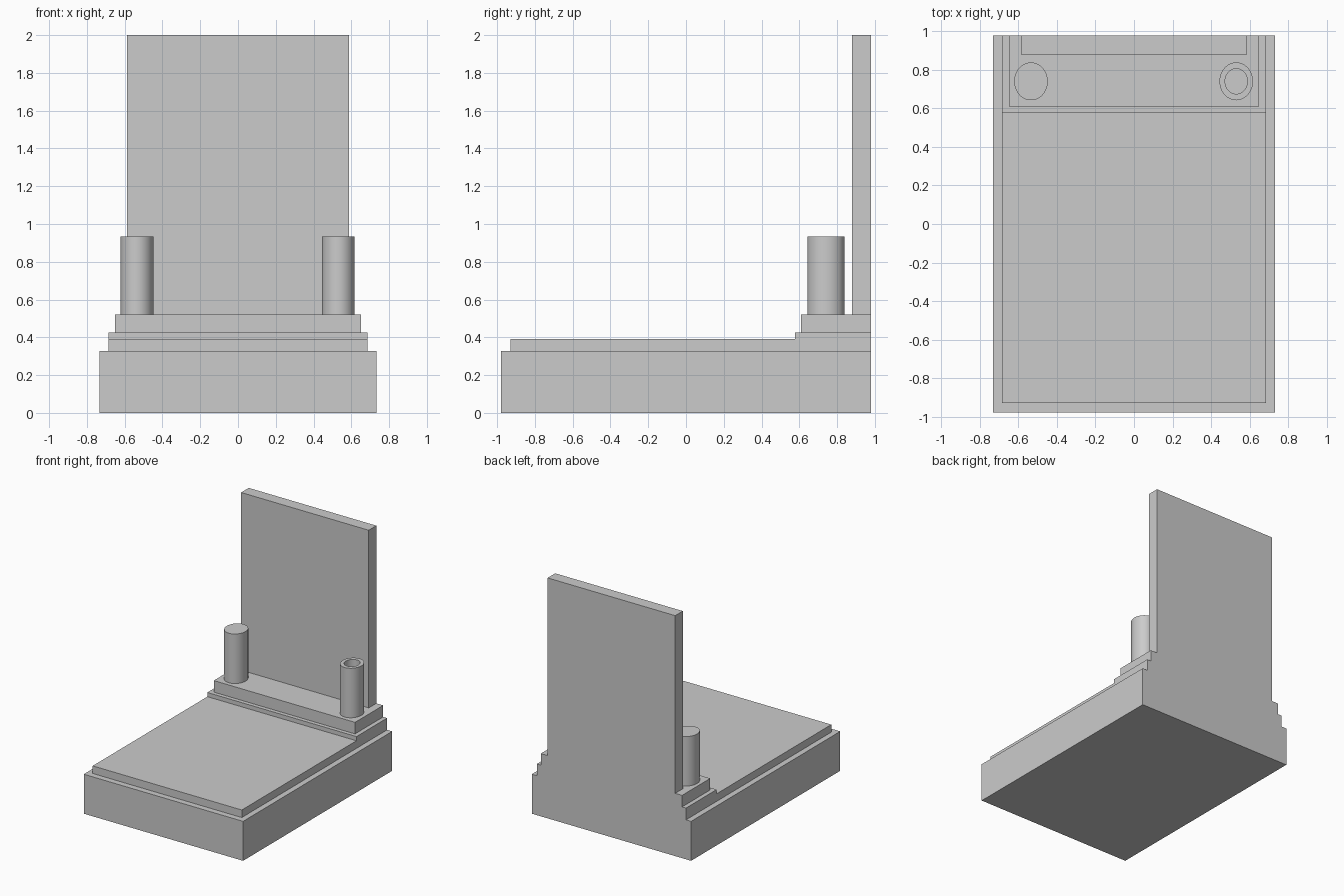
import bpy, bmesh, math

if "Cube" in bpy.data.objects:
    bpy.data.objects.remove(bpy.data.objects["Cube"])

BACK = 0.98


def box(name, half_width, front, bottom, top):
    """Box centred on x, running from 'front' to the flush back face."""
    mesh = bpy.data.meshes.new(name)
    bm = bmesh.new()
    bmesh.ops.create_cube(bm, size=1)
    for v in bm.verts:
        v.co.x *= 2 * half_width
        v.co.y = front if v.co.y < 0 else BACK
        v.co.z = bottom if v.co.z < 0 else top
    bm.to_mesh(mesh)
    bm.free()
    obj = bpy.data.objects.new(name, mesh)
    bpy.context.collection.objects.link(obj)
    return obj


def post(name, x, profile, sides=48):
    """Slightly oval post: a (radius, z) profile turned about its axis."""
    mesh = bpy.data.meshes.new(name)
    bm = bmesh.new()
    rings = []
    for r, z in profile:
        angles = [2 * math.pi * i / sides for i in range(sides)]
        rings.append([bm.verts.new((r * math.cos(a), r * 1.13 * math.sin(a), z))
                      for a in angles])
    for low, high in zip(rings, rings[1:]):
        for i in range(sides):
            j = (i + 1) % sides
            bm.faces.new((low[i], low[j], high[j], high[i]))
    if len(profile) == 2:
        bm.faces.new(rings[-1])
    bm.to_mesh(mesh)
    bm.free()
    obj = bpy.data.objects.new(name, mesh)
    obj.location = (x, 0.741, 0)
    bpy.context.collection.objects.link(obj)
    bpy.ops.object.select_all(action='DESELECT')
    obj.select_set(True)
    bpy.context.view_layer.objects.active = obj
    bpy.ops.object.shade_smooth_by_angle(angle=math.radians(30))
    return obj


# Stepped plinth with the upright back panel, merged into one solid
body = box("stepped_base", 0.733, -BACK, 0, 0.328)
parts = [
    box("bed_slab", 0.686, -0.93, 0.2, 0.391),
    box("lower_step", 0.686, 0.577, 0.2, 0.426),
    box("upper_step", 0.65, 0.61, 0.2, 0.522),
    box("back_panel", 0.587, 0.88, 0.2, 2.0),
]
bpy.context.view_layer.objects.active = body
for part in parts:
    mod = body.modifiers.new("union", 'BOOLEAN')
    mod.operation, mod.solver, mod.object = 'UNION', 'EXACT', part
    bpy.ops.object.modifier_apply(modifier=mod.name)
    bpy.data.objects.remove(part)

# Clean flat faces
bm = bmesh.new()
bm.from_mesh(body.data)
bmesh.ops.remove_doubles(bm, verts=bm.verts, dist=1e-4)
bmesh.ops.dissolve_limit(bm, angle_limit=0.01, verts=bm.verts, edges=bm.edges)
bm.to_mesh(body.data)
bm.free()

# Two posts standing on the upper step: one solid, one hollow
post("solid_post", -0.535, [(0.087, 0.522), (0.087, 0.934)])
post("hollow_post", 0.531, [(0.087, 0.522), (0.087, 0.934),
                            (0.058, 0.934), (0.058, 0.522)])
